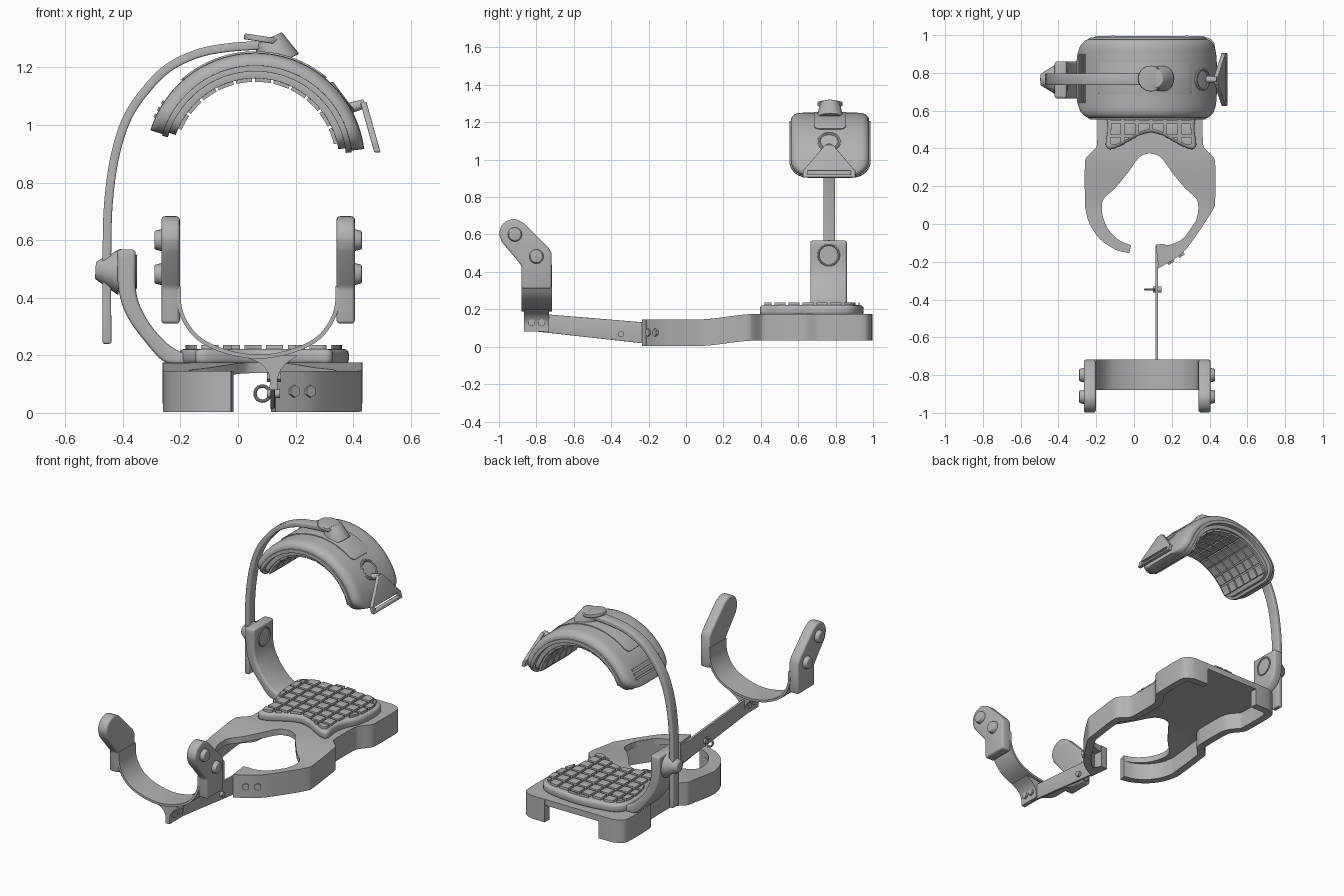
import bpy, bmesh, math
from mathutils import Vector

if "Cube" in bpy.data.objects:
    bpy.data.objects.remove(bpy.data.objects["Cube"], do_unlink=True)

grey = bpy.data.materials.new("plain_grey")
grey.use_nodes = True
grey.diffuse_color = (0.45, 0.45, 0.45, 1)
grey.node_tree.nodes["Principled BSDF"].inputs["Base Color"].default_value = grey.diffuse_color


def finish(bm, name, bevel=0.0):
    bmesh.ops.recalc_face_normals(bm, faces=bm.faces[:])
    if bevel:
        sharp = [e for e in bm.edges if e.is_manifold and e.calc_face_angle(0) > 0.65]
        bmesh.ops.bevel(bm, geom=sharp, offset=bevel, segments=3, profile=0.5,
                        affect='EDGES', clamp_overlap=True)
    mesh = bpy.data.meshes.new(name)
    bm.to_mesh(mesh)
    bm.free()
    mesh.materials.append(grey)
    ob = bpy.data.objects.new(name, mesh)
    bpy.context.collection.objects.link(ob)
    bpy.ops.object.select_all(action='DESELECT')
    ob.select_set(True)
    bpy.context.view_layer.objects.active = ob
    bpy.ops.object.shade_smooth_by_angle(angle=math.radians(35))
    return ob


def smooth(pts, n=4):
    """Catmull-Rom curve through 2D points."""
    p = [Vector(q) for q in pts]
    p = [2 * p[0] - p[1]] + p + [2 * p[-1] - p[-2]]
    out = []
    for a, b, c, d in zip(p, p[1:], p[2:], p[3:]):
        for k in range(n):
            t = k / n
            out.append((2 * b + (c - a) * t + (2 * a - 5 * b + 4 * c - d) * t * t
                        + (3 * b - a - 3 * c + d) * t ** 3) / 2)
    return [tuple(q) for q in out + [p[-2]]]


def ribbon(path, width):
    """Closed outline of a path thickened to its left."""
    p = [Vector(q) for q in path]
    side = []
    for i, q in enumerate(p):
        t = (p[min(i + 1, len(p) - 1)] - p[max(i - 1, 0)]).normalized()
        side.append(q + Vector((-t.y, t.x)) * width)
    return [tuple(q) for q in p + side[::-1]]


def prism(name, pts, axis, lo, hi, bevel=0.0, cuts=(), keep=None, warp=None):
    """Extrude a 2D outline, optionally sliced, filtered and warped."""
    bm = bmesh.new()
    bm.faces.new([bm.verts.new((a, b, 0)) for a, b in pts])
    for normal, d in cuts:
        bmesh.ops.bisect_plane(bm, geom=bm.verts[:] + bm.edges[:] + bm.faces[:],
                               plane_co=Vector(normal) * d, plane_no=normal)
    if keep:
        drop = [f for f in bm.faces if not keep(f.calc_center_median())]
        bmesh.ops.delete(bm, geom=drop, context='FACES')
    faces = bm.faces[:]
    rim = [e for e in bm.edges if len(e.link_faces) == 1]
    top = {v: bm.verts.new((v.co.x, v.co.y, 1)) for v in bm.verts[:]}
    for f in faces:
        bm.faces.new([top[v] for v in f.verts])
    for e in rim:
        a, b = e.verts
        bm.faces.new((a, b, top[b], top[a]))
    for v in bm.verts:
        a, b, t = v.co.x, v.co.y, lo + (hi - lo) * v.co.z
        v.co = {'x': (t, a, b), 'y': (a, t, b), 'z': (a, b, t)}[axis]
        if warp:
            v.co = warp(v.co)
    return finish(bm, name, bevel)


def cyl(name, p, q, r1, r2=None, seg=32, bevel=0.0):
    p, q = Vector(p), Vector(q)
    bm = bmesh.new()
    bmesh.ops.create_cone(bm, cap_ends=True, segments=seg, radius1=r1,
                          radius2=r1 if r2 is None else r2, depth=(q - p).length)
    rot = (q - p).to_track_quat('Z', 'Y').to_matrix().to_4x4()
    rot.translation = (p + q) / 2
    bm.transform(rot)
    return finish(bm, name, bevel)


def arc(name, section, y, half, a0, a1, corner=0.0, n=48, bevel=0.0):
    """Sweep an (r, y fraction) section round the upper hoop, with rounded ends."""
    bm = bmesh.new()
    rings = []
    for i in range(n + 1):
        u = (1 - math.cos(math.pi * i / n)) / 2
        a = math.radians(a0 + (a1 - a0) * u)
        d = min(u, 1 - u) * math.radians(a1 - a0) * 0.36
        h = half
        if d < corner:
            h -= corner - math.sqrt(max(corner ** 2 - (corner - d) ** 2, 0))
        rings.append([bm.verts.new((0.06 + r * math.cos(a), y + f * h, 0.87 + r * math.sin(a)))
                      for r, f in section])
    for s, t in zip(rings, rings[1:]):
        for k in range(len(s)):
            j = (k + 1) % len(s)
            bm.faces.new((s[k], s[j], t[j], t[k]))
    bm.faces.new(rings[0])
    bm.faces.new(rings[-1])
    return finish(bm, name, bevel)


def ring(name, centre, r, thick, axis):
    rot = Vector(axis).to_track_quat('Z', 'Y').to_euler()
    bpy.ops.mesh.primitive_torus_add(location=centre, rotation=rot, major_radius=r,
                                     minor_radius=thick, major_segments=32, minor_segments=10)
    ob = bpy.context.object
    ob.name = name
    ob.data.materials.append(grey)
    bpy.ops.object.shade_smooth_by_angle(angle=math.radians(35))


def box(a0, a1, b0, b1):
    return [(a0, b0), (a1, b0), (a1, b1), (a0, b1)]


# Base: forked top plate with side walls, rising gently toward the back
def rise(co):
    t = min(max((co.y - 0.05) / 0.33, 0), 1)
    return Vector((co.x, co.y, co.z + 0.03 * t * t * (3 - 2 * t)))


CX = 0.085
flip = lambda pts: [(2 * CX - x, y) for x, y in pts]
side = [(-.26, .13), (-.26, .32), (-.245, .36), (-.21, .395), (-.195, .43), (-.195, .6),
        (-.21, .65), (-.25, .7), (-.26, .75), (-.26, .93), (-.24, .975), (-.195, .995)]
left_fork = [(-.025, -.155), (-.1, -.135), (-.18, -.08), (-.235, 0), (-.257, .08)]
right_fork = [(.13, -.235), (.25, -.16), (.33, -.06), (.39, .03), (.425, .09)]
hole = [(-.02, -.11), (-.08, -.085), (-.135, -.03), (-.165, .04), (-.17, .1), (-.155, .14),
        (-.1, .19), (-.03, .275), (.03, .355), (.085, .375)]
outer_a = smooth(left_fork + side, 3)
outer_b = smooth(right_fork + flip(side), 3)
inner = smooth(hole, 3)
slices = [((0, 1, 0), 0.05 + 0.033 * i) for i in range(11)]
prism("base_plate", outer_a + outer_b[::-1] + [(.115, -.11)] + flip(inner) + inner[-2::-1],
      'z', 0.108, 0.145, 0, slices, warp=rise)
prism("base_wall_right", ribbon(outer_a + [(-.1, .997)], -.045), 'z', 0.003, 0.144, 0, slices, warp=rise)
prism("base_wall_left", ribbon([(.115, -.11)] + outer_b + [(.27, .997)], .045),
      'z', 0.003, 0.144, 0, slices, warp=rise)

# Seat cushion with a grid of raised tiles
half_pad = [(.09, .485), (.03, .47), (-.06, .42), (-.125, .395), (-.15, .42), (-.14, .5), (-.15, .57),
            (-.19, .66), (-.205, .76), (-.195, .86), (-.14, .915), (-.02, .94), (.09, .95)]
curve = smooth(half_pad, 3)
pad = curve + [(0.18 - x, y) for x, y in curve[-2:0:-1]]
prism("cushion", pad, 'z', 0.168, 0.222, 0.018)
STEP, GAP = 0.075, 0.008
tile_top = [(.09 + (x - .09) * .92, .69 + (y - .69) * .92) for x, y in pad]
cuts = [(n, c + i * STEP + s * GAP) for n, c in (((1, 0, 0), .09), ((0, 1, 0), .69))
        for i in range(-4, 5) for s in (-1, 1)]
off = lambda v, c: abs((v - c + STEP / 2) % STEP - STEP / 2)
prism("cushion_tiles", tile_top, 'z', 0.21, 0.236, 0.004, cuts,
      keep=lambda c: off(c.x, .09) > GAP and off(c.y, .69) > GAP)

# Curved bracket, pivot and bowed rod on the right side
bracket = (smooth([(-.42, .567), (-.415, .43), (-.385, .335), (-.325, .25), (-.26, .18), (-.2, .165)])
           + [(-.1, .165)]
           + smooth([(-.1, .2), (-.2, .212), (-.275, .27), (-.33, .35), (-.355, .43), (-.355, .567)]))
prism("arm_bracket", bracket, 'y', 0.665, 0.86, 0.012)
ring("bracket_disc", (-.355, .763, .49), 0.055, 0.005, (1, 0, 0))
cyl("pivot_knob", (-.41, .765, .49), (-.495, .765, .495), 0.082, 0.03, 32, 0.006)
rod = smooth([(-.44, .24), (-.44, .58), (-.433, .75), (-.41, .9), (-.37, 1.02), (-.31, 1.11),
              (-.235, 1.185), (-.14, 1.232), (-.04, 1.253), (.08, 1.262)], 6)
prism("bowed_rod", ribbon(rod, 0.03), 'y', 0.735, 0.797, 0.006)

# Hoop: shell, rim, lining and lining tiles
half_shell = [(.337, 1), (.35, 1), (.362, .97), (.373, .91), (.379, .82), (.381, .7)]
shell = half_shell + [(r, -f) for r, f in half_shell[::-1]]
arc("hoop_shell", shell, .77, .208, 7, 163, .09)
arc("hoop_rim", [(.316, 1), (.337, 1), (.337, -1), (.316, -1)], .77, .217, 6, 164, .1, bevel=.006)
arc("hoop_lining", [(.292, 1), (.32, 1), (.32, -1), (.292, -1)], .77, .19, 9, 161, .07, bevel=.004)
for i in range(11):
    a = 13 + i * 13.2
    for j in range(6):
        arc(f"lining_tile_{i}_{j}", [(.28, 1), (.295, 1), (.295, -1), (.28, -1)],
            .77 + (j - 2.5) * .061, .026, a, a + 11.3, n=3)
arc("hoop_top_panel", [(.37, 1), (.386, 1), (.386, -1), (.37, -1)], .77, .085, 50, 132, .03, bevel=.003)
for i in range(3):
    arc(f"hoop_rib_{i}", [(.37, 1), (.387, 1), (.387, -1), (.37, -1)], .77, .13, 146 + i * 4, 148 + i * 4, n=3)

# Swivel mount on top of the hoop
cyl("swivel_body", (.145, .77, 1.215), (.105, .77, 1.3), 0.075, 0.052, 32, 0.004)
cyl("swivel_cap", (.087, .77, 1.288), (.09, .77, 1.308), 0.068, 0.068, 32, 0.004)

# Triangular strap buckle on the left end of the hoop
lean = lambda co: Vector((co.x + (1.08 - co.z) * 0.28, co.y, co.z))
for part, pts in {"top": [(.625, .94), (.905, .94), (.785, 1.08), (.745, 1.08)],
                  "bar": box(.625, .905, .905, .921),
                  "end_front": box(.625, .65, .915, .945),
                  "end_back": box(.88, .905, .915, .945)}.items():
    prism("buckle_" + part, pts, 'x', 0.424, 0.446, 0.003, warp=lean)
cyl("buckle_hinge", (.36, .765, 1.05), (.44, .765, 1.074), 0.02, 0.016, 16)
ring("buckle_eyelet", (.06 + .375 * .8, .765, .87 + .375 * .6), 0.055, 0.01, (.8, 0, .6))

# Front cradle: U strap, side plates with round bosses
MX = 0.07
u_half = [(-.283, .44), (-.279, .365), (-.252, .3), (-.2, .245), (-.11, .205), (0, .188)]
u_path = [(MX + x, z) for x, z in u_half] + [(MX - x, z) for x, z in u_half[-2::-1]]
prism("cradle_strap", ribbon(smooth(u_path, 6), 0.014), 'y', -.88, -.717)
plate = ([(-.88, .31), (-.88, .435)]
         + smooth([(-.985, .56), (-.998, .61), (-.975, .66), (-.92, .683), (-.865, .66)], 4)
         + [(-.735, .53), (-.718, .5), (-.718, .31)])
for name, s in (("right", -1), ("left", 1)):
    prism(f"cradle_plate_{name}", plate, 'x', MX + s * .272, MX + s * .336, 0.012)
    for k, (y, z) in enumerate([(-.915, .6), (-.8, .482)]):
        cyl(f"cradle_boss_{name}_{k}", (MX + s * .32, y, z), (MX + s * .36, y, z), .042, .032, 24, .004)

# Cradle stem, linking beam and fasteners
stem = smooth([(.02, .196), (.08, .17), (.108, .13), (.11, .08)]) + \
       smooth([(.137, .08), (.14, .13), (.165, .17), (.21, .2)])
prism("cradle_stem", stem, 'y', -.866, -.732)
beam = [(-.86, .088), (-.86, .183), (-.73, .172), (-.2, .128), (-.115, .128), (-.115, .012), (-.25, .02)]
prism("link_beam", beam, 'x', .113, .128, 0.002)
for k, (y, z) in enumerate([(-.825, .128), (-.772, .128)]):
    cyl(f"stem_bolt_{k}", (.1, y, z), (.15, y, z), .02, seg=6)
for k, (x, y) in enumerate([(.193, -.198), (.248, -.161)]):
    cyl(f"base_bolt_{k}", (x - .02, y + .03, .075), (x + .006, y - .009, .075), .021, seg=6)
cyl("beam_pin", (.1, -.347, .067), (.145, -.347, .067), .016, seg=16)
cyl("pull_ring_shank", (.11, -.347, .067), (.145, -.347, .067), .008, seg=12)
ring("pull_ring", (.085, -.347, .067), .026, .006, (0, 1, 0))
